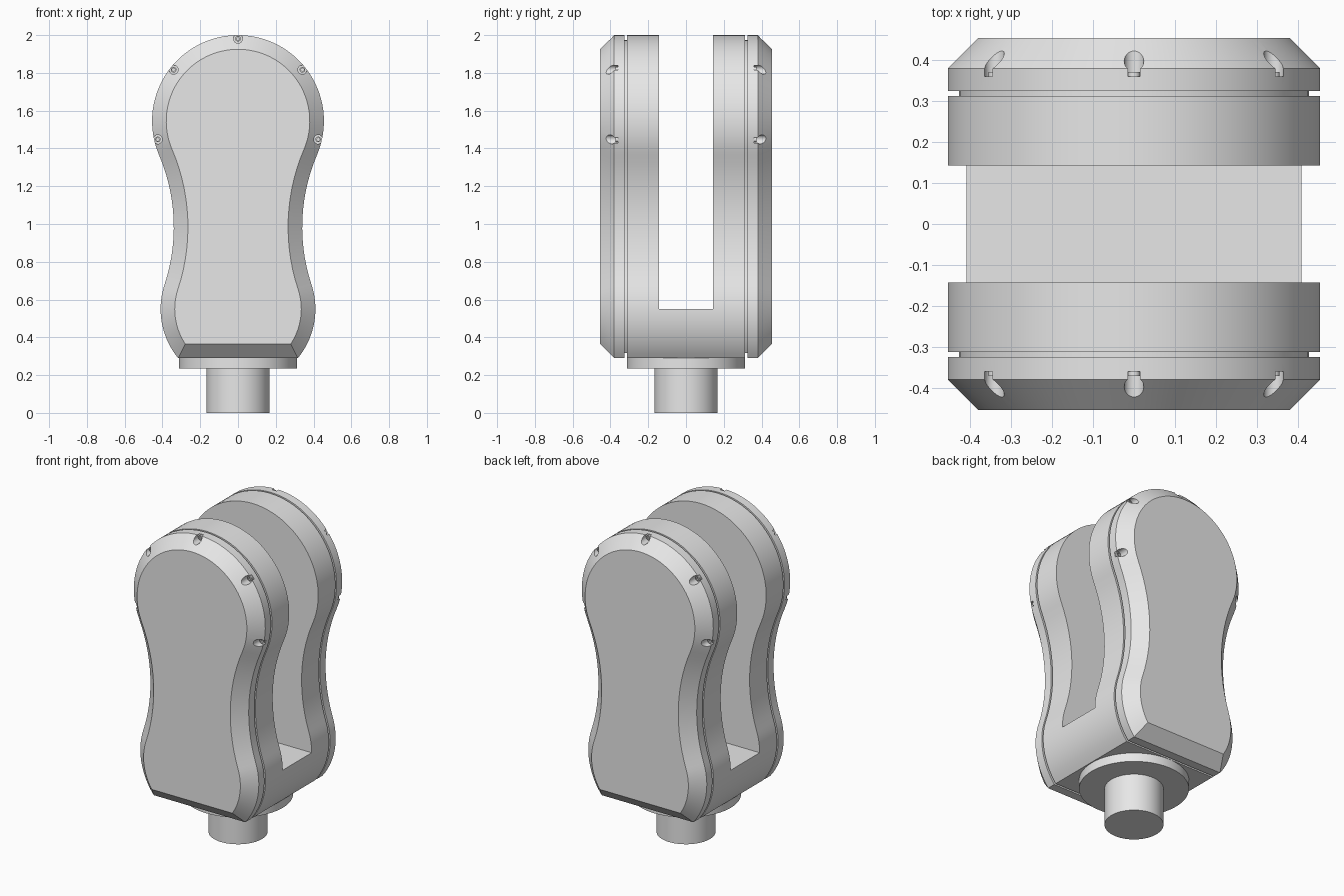
import bpy, bmesh, math
from mathutils import Matrix, Vector

if "Cube" in bpy.data.objects:
    bpy.data.objects.remove(bpy.data.objects["Cube"])

grey = bpy.data.materials.new("light grey")
grey.diffuse_color = (0.8, 0.8, 0.8, 1)
grey.use_nodes = True
grey.node_tree.nodes["Principled BSDF"].inputs["Base Color"].default_value = grey.diffuse_color

TOP_Z, TOP_R = 1.545, 0.455      # upper lobe
LOW_Z, LOW_R = 0.55, 0.41        # lower lobe
WAIST_X, WAIST_Z, WAIST_R = 1.31, 0.984, 0.97
BASE_Z = 0.29


def make_object(name, bm, smooth=True):
    bmesh.ops.recalc_face_normals(bm, faces=bm.faces)
    mesh = bpy.data.meshes.new(name)
    bm.to_mesh(mesh)
    bm.free()
    mesh.materials.append(grey)
    ob = bpy.data.objects.new(name, mesh)
    bpy.context.collection.objects.link(ob)
    if smooth:
        shade(ob)
    return ob


def shade(ob):
    bpy.ops.object.select_all(action='DESELECT')
    ob.select_set(True)
    bpy.context.view_layer.objects.active = ob
    bpy.ops.object.shade_smooth_by_angle(angle=math.radians(30))


def arc(cx, cz, r, a0, a1, n):
    return [(cx + r * math.cos(a0 + (a1 - a0) * i / n),
             cz + r * math.sin(a0 + (a1 - a0) * i / n)) for i in range(n + 1)]


def outline(d):
    """Hourglass outline, moved inward by d."""
    up = math.atan2(WAIST_Z - TOP_Z, WAIST_X)
    low = math.atan2(WAIST_Z - LOW_Z, WAIST_X)
    start = -math.asin((LOW_Z - BASE_Z - d) / (LOW_R - d))
    half = arc(0, LOW_Z, LOW_R - d, start, low, 14)
    half += arc(WAIST_X, WAIST_Z, WAIST_R + d, math.pi + low, math.pi + up, 14)[1:]
    half += arc(0, TOP_Z, TOP_R - d, up, math.pi / 2, 26)[1:]
    return half + [(-x, z) for x, z in reversed(half[:-1])]


def cylinder(bm, r, depth, centre, axis='Z', n=64):
    m = Matrix.Translation(Vector(centre))
    if axis == 'Y':
        m = m @ Matrix.Rotation(math.pi / 2, 4, 'X')
    bmesh.ops.create_cone(bm, cap_ends=True, segments=n, radius1=r, radius2=r,
                          depth=depth, matrix=m)


def cut(ob, cutter):
    cutter.hide_render = True
    mod = ob.modifiers.new("cut", 'BOOLEAN')
    mod.operation = 'DIFFERENCE'
    mod.solver = 'EXACT'
    mod.object = cutter
    bpy.ops.object.select_all(action='DESELECT')
    ob.select_set(True)
    bpy.context.view_layer.objects.active = ob
    bpy.ops.object.modifier_apply(modifier=mod.name)
    bpy.data.objects.remove(cutter)


# Fork body: outline lofted along y, with chamfered faces and two seam grooves
side = [(0.455, 0.075), (0.38, 0), (0.325, 0), (0.325, 0.027), (0.313, 0.027), (0.313, 0)]
stations = [(-y, d) for y, d in side] + side[::-1]
bm = bmesh.new()
rings = [[bm.verts.new((x, y, z)) for x, z in outline(d)] for y, d in stations]
for a, b in zip(rings, rings[1:]):
    for i in range(len(a)):
        j = (i + 1) % len(a)
        bm.faces.new((a[i], a[j], b[j], b[i]))
bm.faces.new(rings[0])
bm.faces.new(rings[-1])
body = make_object("fork_body", bm, False)

# Slot between the two arms
bm = bmesh.new()
bmesh.ops.create_cube(bm, size=1, matrix=Matrix.Translation((0, 0, 1.55))
                      @ Matrix.Diagonal((2, 0.286, 2, 1)))
cut(body, make_object("slot_cutter", bm, False))

# Screw pockets around the upper lobe, on both arms
spots = []
for k in range(-2, 3):
    a = math.pi / 2 + k * 2 * math.pi / 7
    spots += [(0.436 * math.cos(a), TOP_Z + 0.436 * math.sin(a), s) for s in (-1, 1)]
bm = bmesh.new()
for x, z, s in spots:
    cylinder(bm, 0.024, 0.2, (x, s * 0.46, z), 'Y', 24)
cut(body, make_object("pocket_cutter", bm, False))
shade(body)

# Socket screws seated in the pockets
bm = bmesh.new()
for x, z, s in spots:
    loops = []
    for r, y in ((0.015, 0.355), (0.015, 0.372), (0.008, 0.372), (0.008, 0.363)):
        loops.append([bm.verts.new((px, s * y, pz))
                      for px, pz in arc(x, z, r, 0, 2 * math.pi, 18)[:-1]])
    for a, b in zip(loops, loops[1:]):
        for i in range(18):
            j = (i + 1) % 18
            bm.faces.new((a[i], a[j], b[j], b[i]))
    bm.faces.new(loops[0])
    bm.faces.new(loops[-1])
make_object("screws", bm)

# Mounting flange and stem
bm = bmesh.new()
cylinder(bm, 0.312, 0.06, (0, 0, 0.265))
make_object("flange", bm)
bm = bmesh.new()
cylinder(bm, 0.167, 0.24, (0, 0, 0.12))
make_object("stem", bm)
